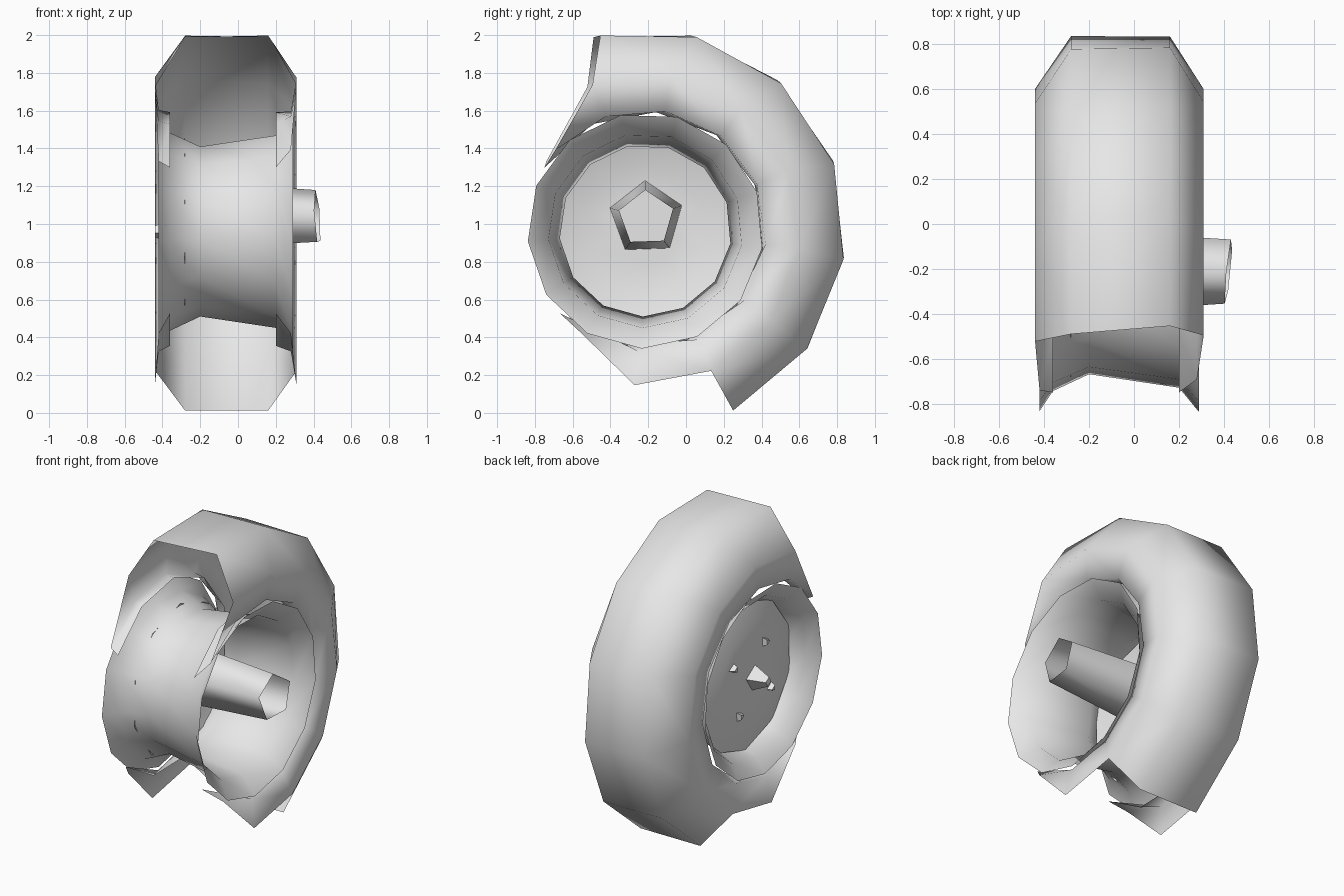
import bpy, bmesh, math
from mathutils import Vector

cube = bpy.data.objects.get("Cube")
if cube:
    bpy.data.objects.remove(cube)

mat = bpy.data.materials.new("light_grey")
mat.use_nodes = True
GREY = (0.8, 0.8, 0.8, 1)
mat.diffuse_color = GREY
mat.node_tree.nodes["Principled BSDF"].inputs["Base Color"].default_value = GREY

CY, CZ = -0.215, 0.965      # wheel centre
SIDES = 13


def polar(x, r, a, cy=CY, cz=CZ):
    return Vector((x, cy + r * math.cos(a), cz + r * math.sin(a)))


def finish(name, bm, angle=75):
    bmesh.ops.recalc_face_normals(bm, faces=bm.faces)
    me = bpy.data.meshes.new(name)
    bm.to_mesh(me)
    bm.free()
    me.materials.append(mat)
    me.shade_smooth()
    me.set_sharp_from_angle(angle=math.radians(angle))
    ob = bpy.data.objects.new(name, me)
    bpy.context.collection.objects.link(ob)
    return ob


def lathe(name, profile, sides, phase=0, cy=CY, cz=CZ, cap=False, angle=75):
    """Turn an (x, radius) profile around the wheel axis."""
    bm = bmesh.new()
    rings = [[bm.verts.new(polar(x, r, phase + 2 * math.pi * i / sides, cy, cz))
              for i in range(sides)] for x, r in profile]
    for a, b in zip(rings, rings[1:]):
        for i in range(sides):
            j = (i + 1) % sides
            bm.faces.new((a[i], a[j], b[j], b[i]))
    if cap:
        bm.faces.new(rings[-1])
    return finish(name, bm, angle)


# Torn tyre: open rings, each with its own index range and end angles
bm = bmesh.new()


def ring(x, r, first, last, start, end):
    step = (end - start) / (last - first)
    return {i: bm.verts.new(polar(x, r, math.radians(start + (i - first) * step)))
            for i in range(first, last + 1)}


def strip(p, q, first, last):
    for i in range(first, last):
        bm.faces.new((p[i], p[i + 1], q[i + 1], q[i]))


near_tread = ring(0.16, 1.06, 0, 6, -64, 103)
far_tread = ring(-0.28, 1.06, 0, 6, -64, 105)
strip(near_tread, far_tread, 0, 6)
for side, tread in ((1, near_tread), (-1, far_tread)):
    near = side > 0
    wall = ring(0.31 if near else -0.44, 0.82, -1, 6, -94, 110 if near else 112)
    lip = ring(0.28 if near else -0.42, 0.64, -2, 7, -122, 138 if near else 145)
    bead = ring(0.2 if near else -0.36, 0.63, -2, 7, -136, 148)
    strip(wall, tread, 0, 6)
    strip(lip, wall, -1, 6)
    strip(bead, lip, -2, 7)
    # ragged corners of the sidewall
    bm.faces.new((lip[-2], lip[-1], wall[-1]))
    bm.faces.new((lip[6], lip[7], wall[6]))
finish("torn_tyre", bm)

# Rim drum with flared lips
lathe("rim", [(-0.42, 0.62), (-0.36, 0.53), (-0.2, 0.455), (0.2, 0.515), (0.29, 0.625)],
      SIDES, math.radians(-64))

# Wheel disc closing the far side
lathe("wheel_disc", [(-0.28, 0.495), (-0.33, 0.34), (-0.33, 0.17)], 10, 0.3, cap=True)

# Tapered open axle tube, its outer end cut at a slant
axle = lathe("axle", [(-0.33, 0.2), (0.42, 0.15)], 5, math.radians(20), -0.21, 1.03)
for v in axle.data.vertices:
    if v.co.x > 0:
        v.co.x += 0.1 * (v.co.y + 0.21) - 0.06 * (v.co.z - 1.03)

# Wheel bolts and hub tip on the far face
for k in range(4):
    c = polar(-0.33, 0.24, 0.6 + k * math.pi / 2)
    lathe(f"bolt_{k + 1}", [(-0.33, 0.035), (-0.36, 0.02)], 3, k, c.y, c.z, True, 30)
lathe("hub_tip", [(-0.33, 0.08), (-0.44, 0.03)], 4, 0.2, -0.24, 0.96, True, 30)
